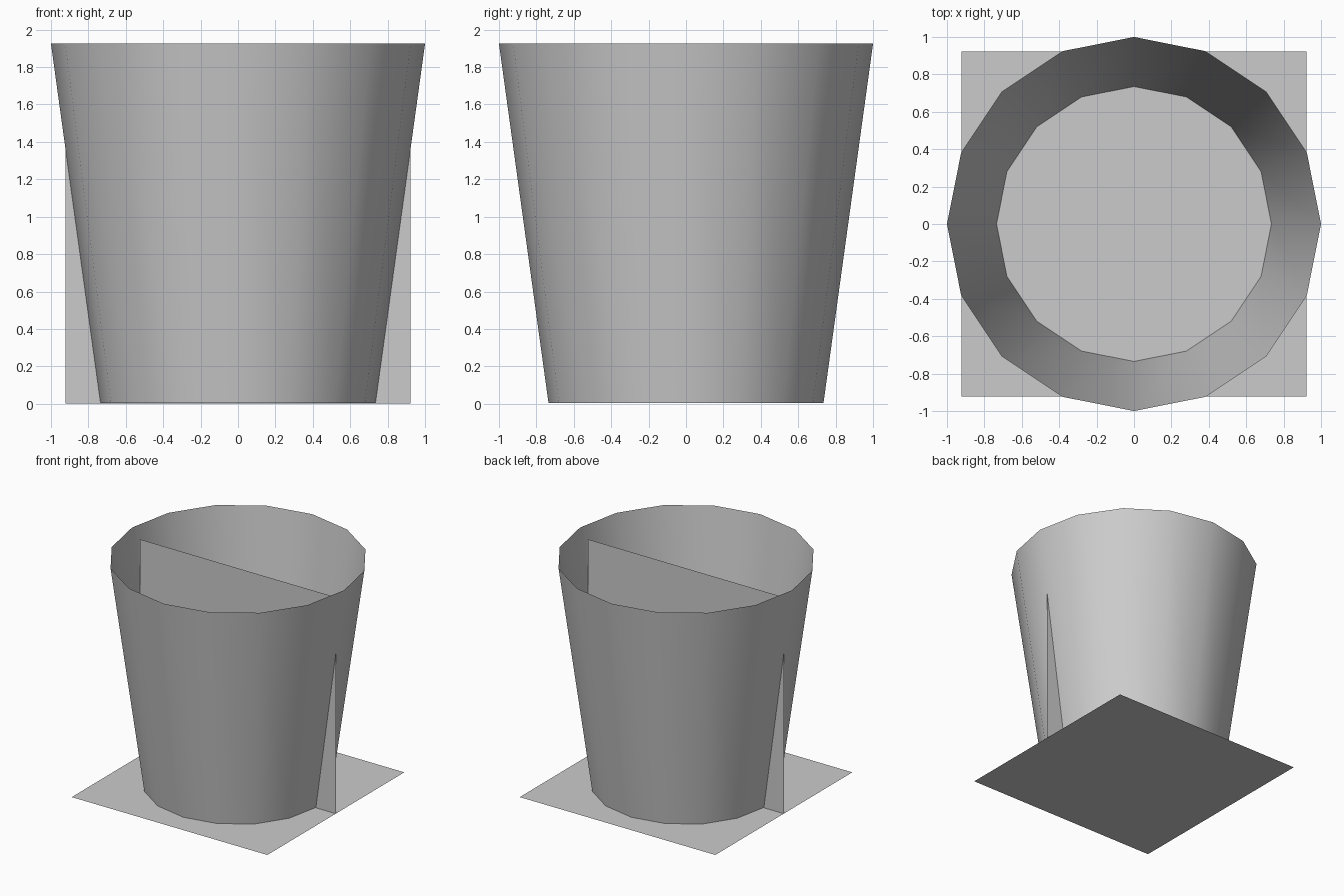
import bpy
import math

if "Cube" in bpy.data.objects:
    bpy.data.objects.remove(bpy.data.objects["Cube"])


def add_panel(name, location, rotation, size=1.845):
    """Thin square sheet."""
    bpy.ops.mesh.primitive_plane_add(size=size, location=location, rotation=rotation)
    bpy.context.object.name = name


# Open tapered shell with 16 smooth-shaded sides
bpy.ops.mesh.primitive_cone_add(vertices=16, radius1=0.735, radius2=1.0, depth=1.922,
                                end_fill_type='NOTHING', location=(0, 0, 0.964))
bpy.context.object.name = "tapered_shell"
bpy.ops.object.shade_smooth_by_angle(angle=math.radians(40))

# Square sheet on the floor and an upright sheet through the middle
add_panel("base_panel", (0, 0, 0), (0, 0, 0))
add_panel("upright_panel", (0, 0, 0.9225), (math.pi / 2, 0, 0))
